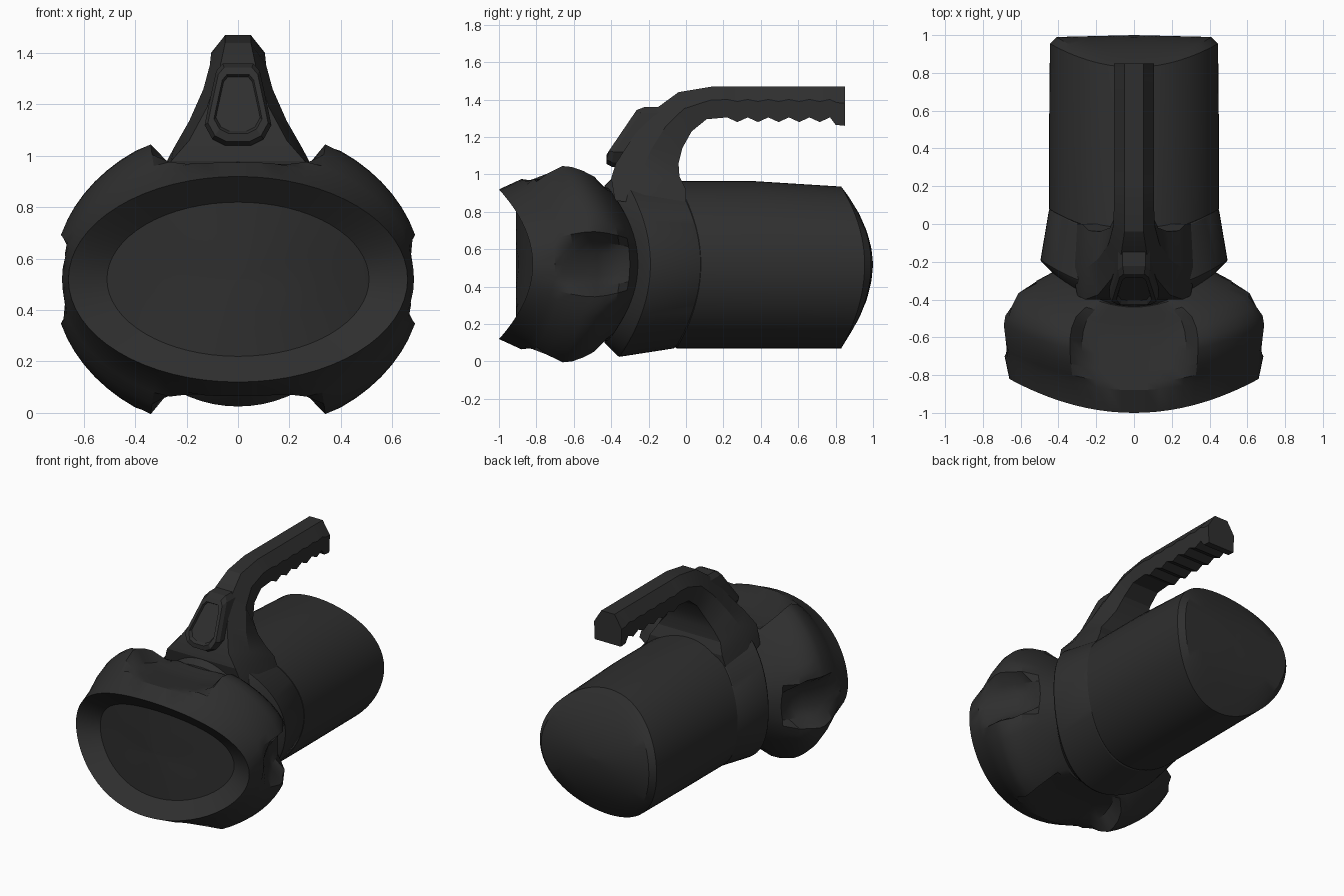
import bpy, bmesh, math

if "Cube" in bpy.data.objects:
    bpy.data.objects.remove(bpy.data.objects["Cube"])

ZC = 0.52      # height of the lamp axis
N = 64         # segments of the round parts

dark = bpy.data.materials.new("dark_plastic")
dark.diffuse_color = (0.028, 0.028, 0.028, 1)
dark.use_nodes = True
dark.node_tree.nodes["Principled BSDF"].inputs["Base Color"].default_value = dark.diffuse_color


def loft(name, rings, angle=28):
    """Skin a list of equal-length closed rings and cap both ends."""
    bm = bmesh.new()
    vs = [[bm.verts.new(p) for p in ring] for ring in rings]
    n = len(vs[0])
    for a, b in zip(vs, vs[1:]):
        for i in range(n):
            j = (i + 1) % n
            bm.faces.new((a[i], a[j], b[j], b[i]))
    bm.faces.new(vs[0])
    bm.faces.new(vs[-1][::-1])
    bmesh.ops.recalc_face_normals(bm, faces=bm.faces)
    me = bpy.data.meshes.new(name)
    bm.to_mesh(me)
    bm.free()
    ob = bpy.data.objects.new(name, me)
    bpy.context.collection.objects.link(ob)
    me.materials.append(dark)
    bpy.ops.object.select_all(action='DESELECT')
    ob.select_set(True)
    bpy.context.view_layer.objects.active = ob
    bpy.ops.object.shade_smooth_by_angle(angle=math.radians(angle))
    return ob


def angles(n=N):
    return [2 * math.pi * i / n for i in range(n)]


def bowed_ring(y, r_side, r_top, r_low, bow):
    """Ring across y; its y falls off with height, giving the curved joints."""
    return [(r_side * math.cos(a), y - bow * math.sin(a) ** 2,
             ZC + (r_top if math.sin(a) > 0 else r_low) * math.sin(a)) for a in angles()]


# Battery body with curved, bevelled rear face
body = [bowed_ring(y, rs, rt, rl, b) for y, rs, rt, rl, b in (
    (-0.10, .43, .43, .43, .13), (0.06, .43, .43, .43, .13), (0.08, .45, .445, .45, .13),
    (0.45, .45, .445, .45, .10), (0.955, .445, .415, .45, .125), (0.99, .41, .375, .40, .13))]
body += [bowed_ring(.99 + .01 * (1 - k), .41 * k, .375 * k, .40 * k, .13 * k * k)
         for k in (.75, .5, .25, .02)]
loft("battery_body", body)

# Collar ring between head and body
loft("collar", [bowed_ring(y, r, r, r, b) for y, r, b in (
    (-0.29, .30, .16), (-0.27, .42, .165), (-0.20, .49, .165), (-0.19, .495, .165),
    (0.075, .45, .14), (0.095, .435, .14), (0.095, .35, .14))])


# Lamp head: oval shell with four scooped grips
def scoop(x, z, y):
    t = min(1, max(0, (y + .88) / .30))
    top = .455 - .045 * t + 1.25 * max(0, abs(x) - .26)
    side = .685 - .17 * t + 1.5 * max(0, abs(z) - .09)
    return (math.copysign(min(abs(x), side), x), math.copysign(min(abs(z), top), z))


def head_ring(y, rx, rz, bow=.18, cut=False):
    ring = []
    for a in angles():
        x, z = rx * math.cos(a), rz * math.sin(a)
        if cut:
            x, z = scoop(x, z, y)
        ring.append((x, y + bow * math.cos(a) ** 2, ZC + z))
    return ring


head = [head_ring(-.91, .51 * k, .30 * k, .14 * k * k) for k in (.02, .33, .66, 1)]
head += [head_ring(-1.0, .66, .40), head_ring(-.88, .685, .46, cut=True)]
head += [head_ring(y, rx, rz, cut=True) for y, rx, rz in (
    (-.84, .695, .50), (-.78, .71, .55), (-.70, .72, .595), (-.65, .72, .60), (-.59, .70, .575),
    (-.53, .65, .53), (-.48, .54, .48), (-.44, .44, .44))]
head.append(head_ring(-.40, .35, .35))
loft("lamp_head", head)


# Handle: faceted arm flaring into the collar
def handle_ring(outer, inner, w_out, w_wide):
    (yo, zo), (yi, zi) = outer, inner
    ym, zm = yo + .42 * (yi - yo), zo + .42 * (zi - zo)
    return [(-w_out, yo, zo), (w_out, yo, zo), (w_wide, ym, zm),
            (w_wide * .95, yi, zi), (-w_wide * .95, yi, zi), (-w_wide, ym, zm)]


sections = [((.85, 1.47), (.85, 1.26), .05, .105), ((.81, 1.47), (.80, 1.265), .05, .105)]
for i in range(11):      # finger ripples under the grip
    y = .77 - i * .055
    sections.append(((y, 1.47), (y, 1.305 if i % 2 == 0 else 1.28), .05, .105))
sections += [((.14, 1.47), (.11, 1.295), .05, .105),
             ((-.04, 1.44), (.03, 1.23), .05, .11),
             ((-.17, 1.345), (-.02, 1.14), .07, .135),
             ((-.29, 1.19), (-.04, 1.06), .12, .19),
             ((-.375, 1.06), (-.035, .99), .19, .25),
             ((-.40, .98), (.0, .92), .26, .29),
             ((-.38, .86), (.0, .82), .30, .33)]
loft("handle", [handle_ring(*s) for s in sections], 20)

# Thumb switch on the sloping front of the handle
half = [(.05, 1.04), (.10, 1.065), (.13, 1.12), (.12, 1.17), (.085, 1.33), (.06, 1.36)]
outline = half + [(-x, z) for x, z in reversed(half)]


def switch_ring(scale, depth):
    ring = []
    for x, z in outline:
        zz = 1.205 + (z - 1.205) * scale
        ring.append((x * scale, max(-.425, -.43 + (zz - 1.1) * .68) + depth, zz))
    return ring


loft("thumb_switch", [switch_ring(s, d) for s, d in (
    (1.0, .14), (1.0, .03), (.9, 0), (.72, 0), (.66, .02))], 20)
